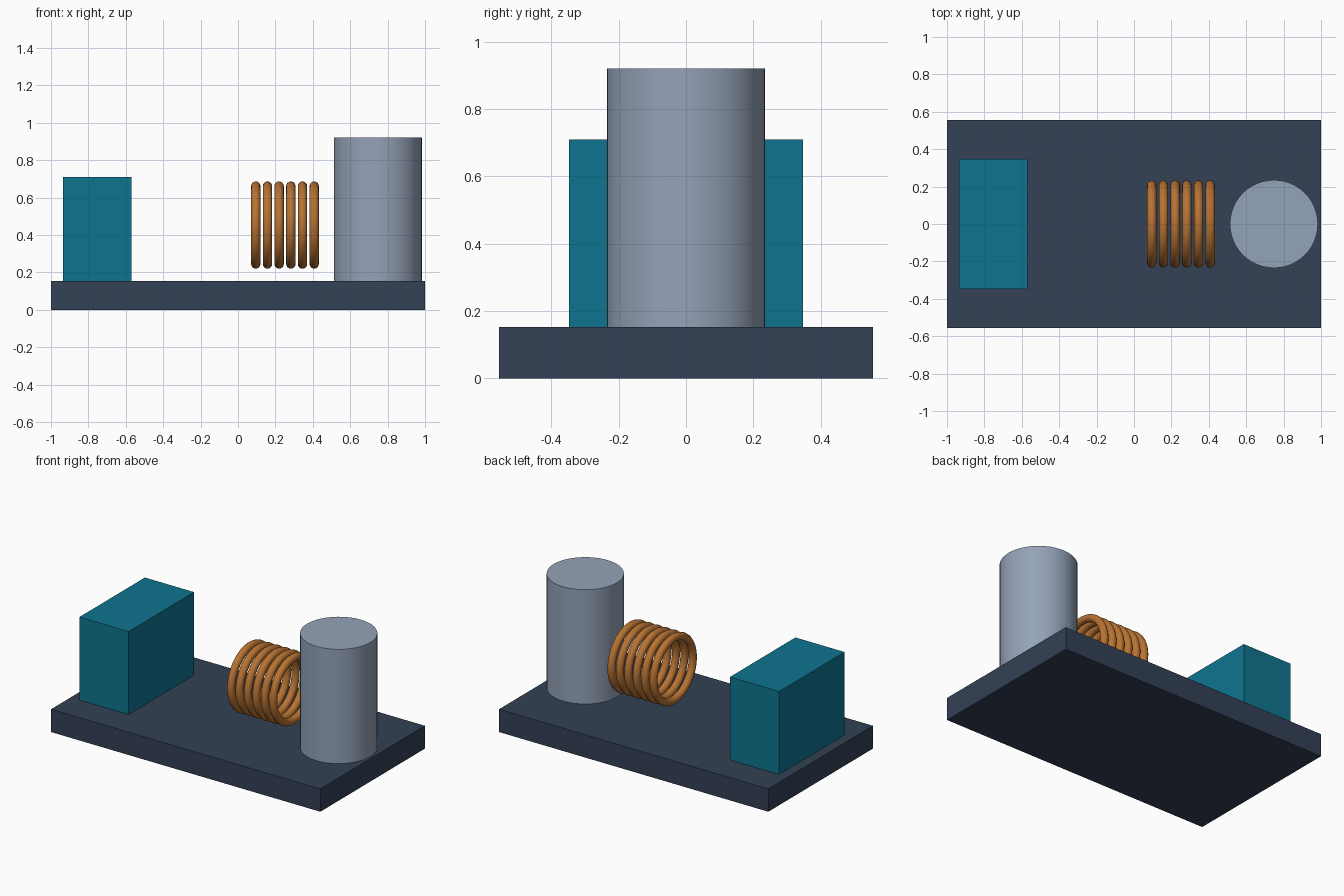
import bpy
import math

cube = bpy.data.objects.get("Cube")
if cube:
    bpy.data.objects.remove(cube, do_unlink=True)


def linear(c):
    c /= 255
    return c / 12.92 if c <= 0.04045 else ((c + 0.055) / 1.055) ** 2.4


def material(name, *rgb):
    colour = (*[linear(c) for c in rgb], 1)
    mat = bpy.data.materials.new(name)
    mat.use_nodes = True
    mat.diffuse_color = colour
    mat.node_tree.nodes["Principled BSDF"].inputs["Base Color"].default_value = colour
    return mat


def finish(name, mat, smooth=False):
    obj = bpy.context.object
    obj.name = name
    obj.data.materials.append(mat)
    if smooth:
        bpy.ops.object.shade_smooth_by_angle(angle=math.radians(40))
    return obj


def box(name, mat, centre, size):
    bpy.ops.mesh.primitive_cube_add(size=1, location=centre)
    bpy.context.object.scale = size
    bpy.ops.object.transform_apply(location=False, rotation=False, scale=True)
    return finish(name, mat)


slate = material("dark slate", 51, 65, 85)
teal = material("teal", 14, 116, 144)
grey = material("light grey blue", 148, 163, 184)
copper = material("copper", 184, 115, 51)

BASE = 0.153

# Base plate and the block on its right end
box("base_plate", slate, (0, 0, BASE / 2), (2, 1.11, BASE))
box("block", teal, (-0.752, 0, (BASE + 0.71) / 2), (0.365, 0.694, 0.71 - BASE))

# Upright can on the left end
height = 0.92 - BASE
bpy.ops.mesh.primitive_cylinder_add(vertices=48, radius=0.235, depth=height,
                                    location=(0.748, 0, BASE + height / 2))
finish("cylinder", grey, smooth=True)

# Row of separate wire rings forming the coil
for i in range(6):
    bpy.ops.mesh.primitive_torus_add(
        major_radius=0.208, minor_radius=0.025, major_segments=64, minor_segments=16,
        location=(0.095 + i * 0.0625, 0, 0.453), rotation=(0, math.pi / 2, 0))
    finish(f"coil_ring_{i + 1}", copper, smooth=True)
